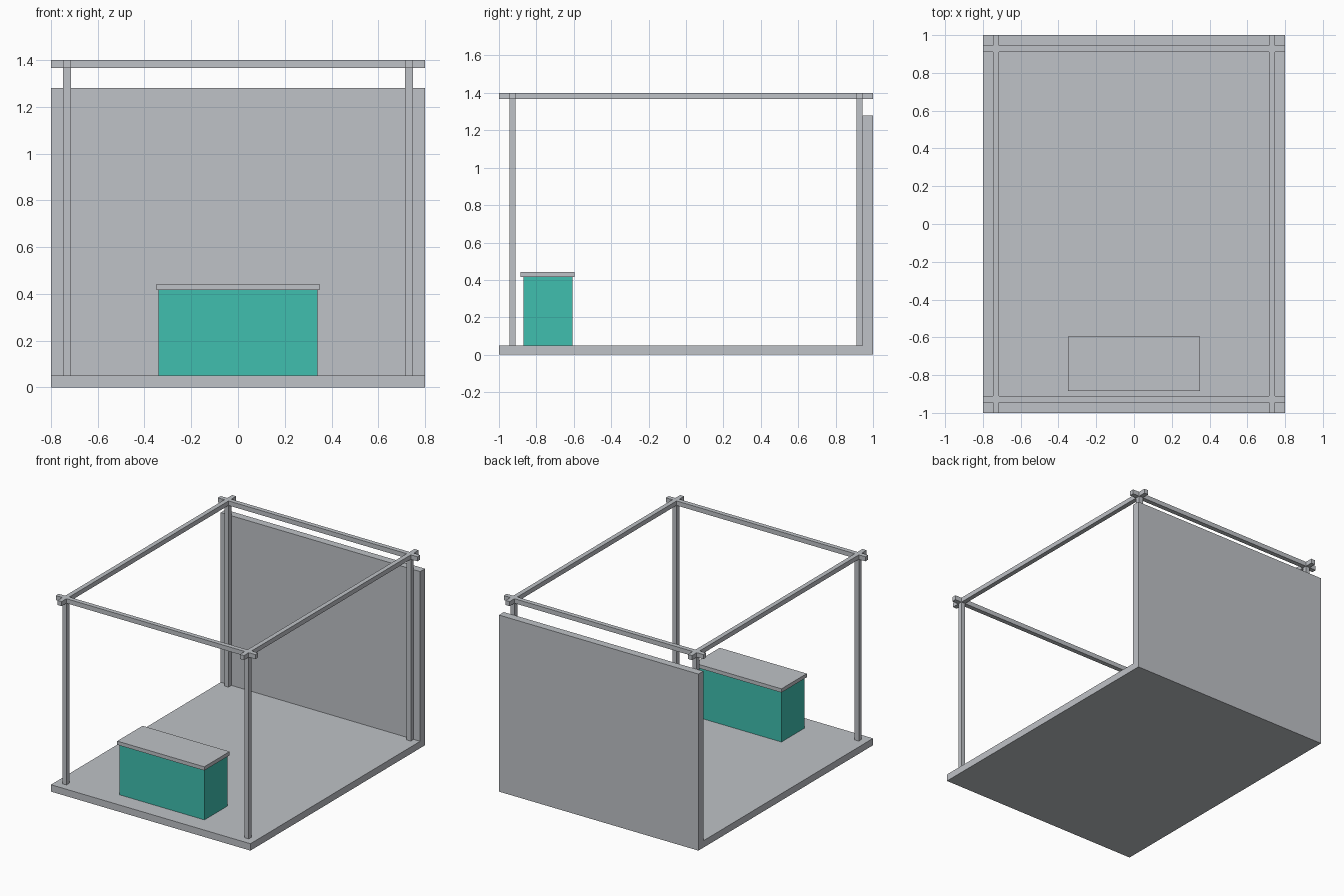
import bpy
import bmesh
from mathutils import Vector

cube = bpy.data.objects.get("Cube")
if cube:
    bpy.data.objects.remove(cube, do_unlink=True)


def make_material(name, rgb):
    mat = bpy.data.materials.new(name)
    mat.use_nodes = True
    color = (*rgb, 1)
    mat.diffuse_color = color
    mat.node_tree.nodes["Principled BSDF"].inputs["Base Color"].default_value = color
    return mat


grey = make_material("light_grey", (0.52, 0.54, 0.57))
teal = make_material("teal", (0.05, 0.52, 0.43))


def box(name, low, high, mat):
    """Axis-aligned box between two opposite corners."""
    low, high = Vector(low), Vector(high)
    mesh = bpy.data.meshes.new(name)
    bm = bmesh.new()
    bmesh.ops.create_cube(bm, size=1)
    bmesh.ops.scale(bm, vec=high - low, verts=bm.verts)
    bm.to_mesh(mesh)
    bm.free()
    mesh.materials.append(mat)
    obj = bpy.data.objects.new(name, mesh)
    obj.location = (low + high) / 2
    bpy.context.collection.objects.link(obj)
    return obj


W, D = 0.8, 1.0             # half width and half depth
FLOOR, TOP = 0.05, 1.4      # floor surface and frame top
PX, PY = 0.731, 0.928       # post centres
R = 0.0165                  # half thickness of posts and beams
BEAM = TOP - 2 * R          # underside of beams
WALL_Y = PY + R

# Floor slab and back wall
box("floor", (-W, -D, 0), (W, WALL_Y, FLOOR), grey)
box("back_wall", (-W, WALL_Y, 0), (W, D, 1.28), grey)

# Posts and cross beams
for sy, end in ((-1, "front"), (1, "back")):
    y = sy * PY
    box(f"{end}_beam", (-W, y - R, BEAM), (W, y + R, TOP), grey)
    for sx, side in ((-1, "right"), (1, "left")):
        x = sx * PX
        box(f"{end}_{side}_post", (x - R, y - R, FLOOR), (x + R, y + R, BEAM), grey)

# Side beams, with short ends beyond the cross beams
for sx, side in ((-1, "right"), (1, "left")):
    x = sx * PX
    for part, y0, y1 in (("beam", -PY + R, PY - R),
                         ("front_beam_end", -D, -PY - R),
                         ("back_beam_end", PY + R, D)):
        box(f"{side}_{part}", (x - R, y0, BEAM), (x + R, y1, TOP), grey)

# Counter
box("counter_body", (-0.34, -0.87, FLOOR), (0.34, -0.608, 0.416), teal)
box("counter_top", (-0.349, -0.885, 0.416), (0.349, -0.595, 0.443), grey)
